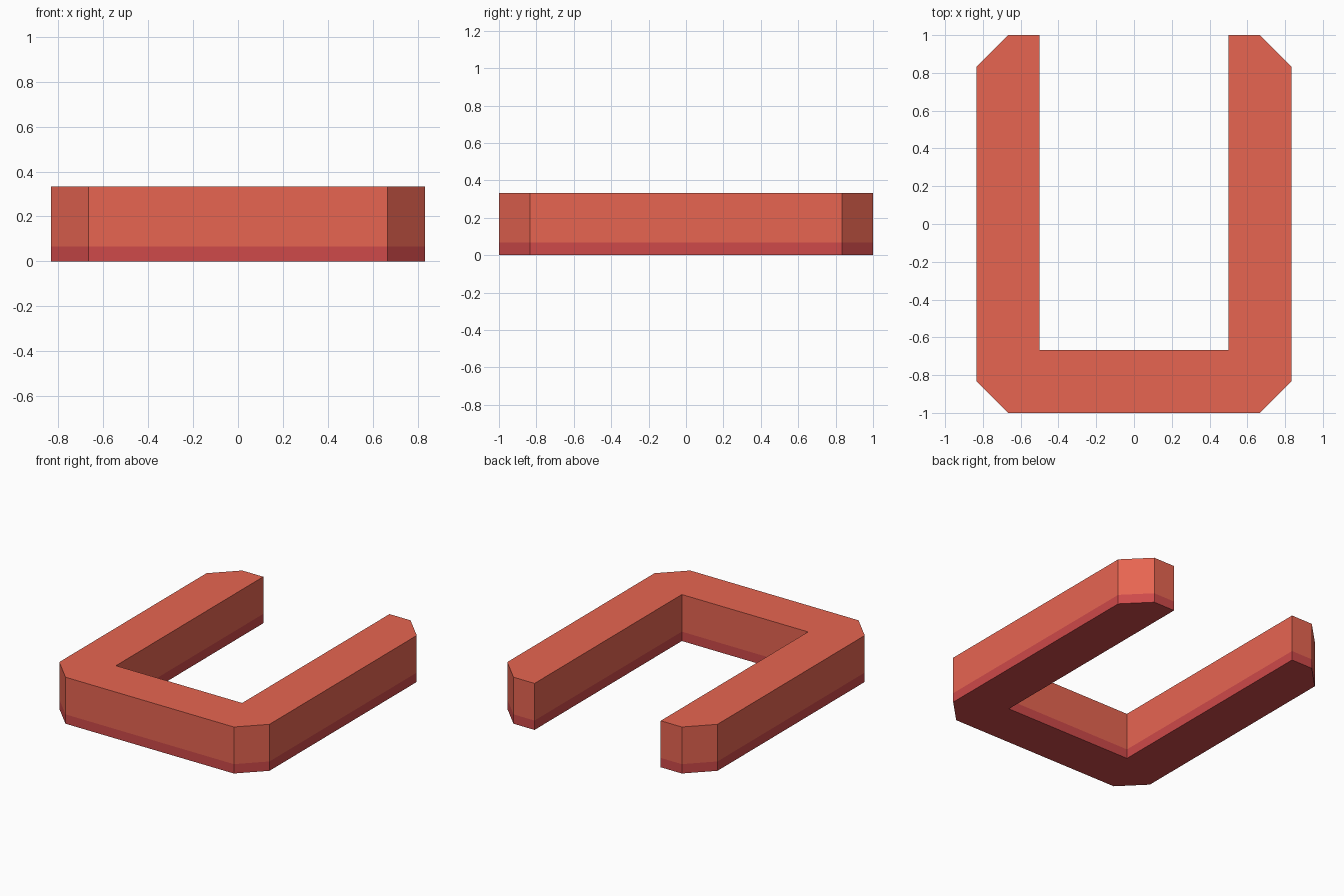
import bpy, bmesh

if "Cube" in bpy.data.objects:
    bpy.data.objects.remove(bpy.data.objects["Cube"])

# Half of the U outline, from the inner tip round to the bottom bar
half = [(0.5, -0.667), (0.5, 1.0), (0.667, 1.0), (0.833, 0.833),
        (0.833, -0.833), (0.667, -1.0)]
# Mirror it; reversed overall so the outline runs counter-clockwise
outline = (half + [(-x, y) for x, y in reversed(half)])[::-1]


def material(name, colour):
    mat = bpy.data.materials.new(name)
    mat.diffuse_color = colour
    mat.use_nodes = True
    mat.node_tree.nodes["Principled BSDF"].inputs["Base Color"].default_value = mat.diffuse_color
    return mat


# Stack outline rings: dark base band, then the lighter main body
bm = bmesh.new()
rings = [[bm.verts.new((x, y, z)) for x, y in outline] for z in (0, 0.067, 0.333)]
n = len(outline)
for band, (low, high) in enumerate(zip(rings, rings[1:])):
    for i in range(n):
        j = (i + 1) % n
        bm.faces.new((low[i], low[j], high[j], high[i])).material_index = 1 - band

# Underside and top
bm.faces.new(rings[0][::-1]).material_index = 1
bm.faces.new(rings[-1]).material_index = 0
bmesh.ops.recalc_face_normals(bm, faces=bm.faces[:])

mesh = bpy.data.meshes.new("u_shaped_rail")
bm.to_mesh(mesh)
bm.free()
mesh.materials.append(material("body_red", (0.80, 0.13, 0.083, 1)))
mesh.materials.append(material("base_red", (0.62, 0.068, 0.068, 1)))
rail = bpy.data.objects.new("u_shaped_rail", mesh)
bpy.context.collection.objects.link(rail)
